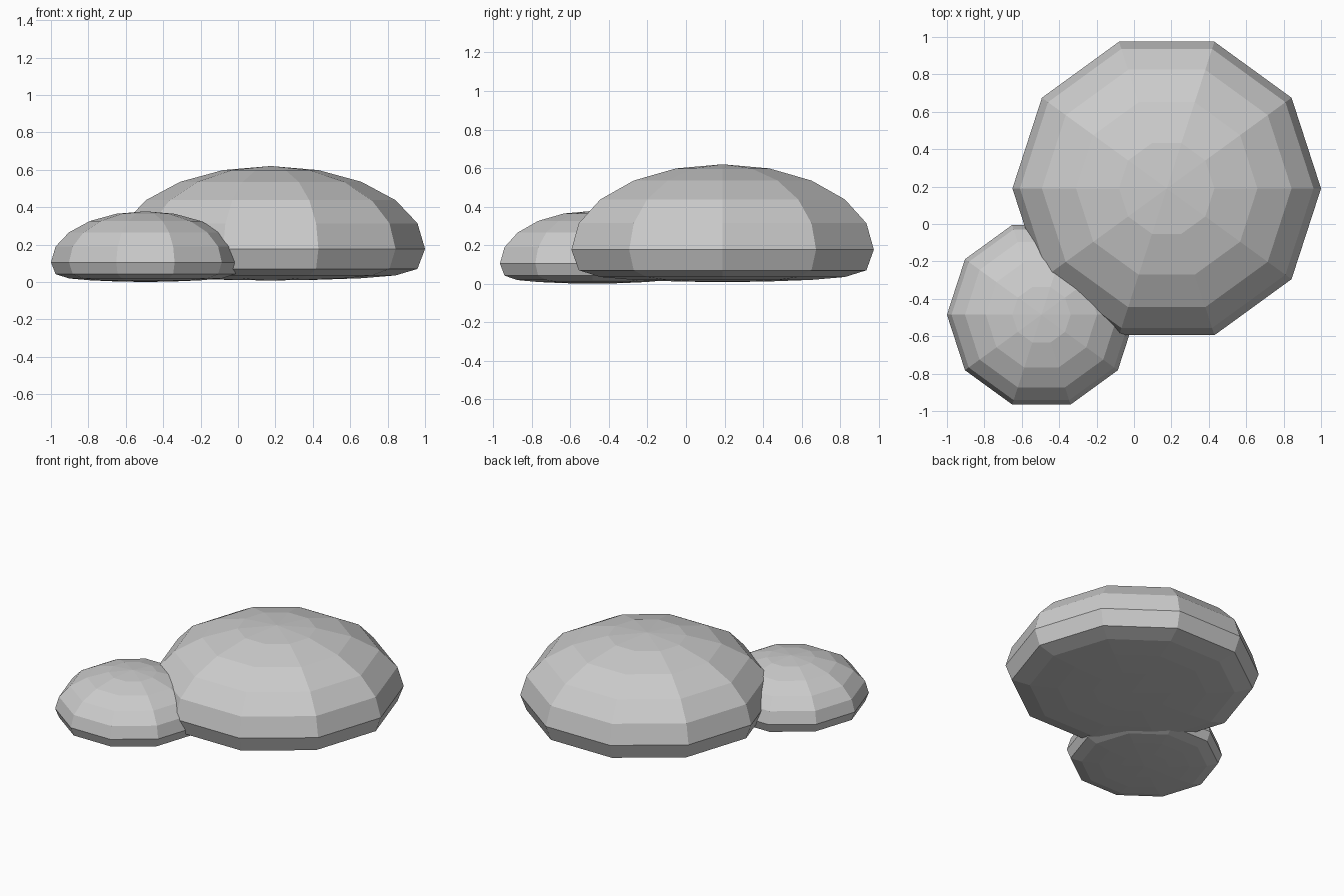
import bpy, bmesh
from math import sin, cos, pi

if "Cube" in bpy.data.objects:
    bpy.data.objects.remove(bpy.data.objects["Cube"])

SIDES = 10


def stone(name, cx, cy, radius, z_mid, height, low_z):
    """Ten-sided dome on a flattened underside; low_z lists ring heights below the rim."""
    profile = [(radius * cos(i * pi / 10), z_mid + height * sin(i * pi / 10)) for i in range(5)]
    lower = [(radius * cos(i * pi / 10), low_z[i - 1]) for i in range(4, 0, -1)]
    bm = bmesh.new()
    rings = [[bm.verts.new((cx + r * cos(2 * pi * k / SIDES), cy + r * sin(2 * pi * k / SIDES), z))
              for k in range(SIDES)] for r, z in lower + profile]
    bottom = bm.verts.new((cx, cy, low_z[4]))
    top = bm.verts.new((cx, cy, z_mid + height))
    for k in range(SIDES):
        n = (k + 1) % SIDES
        for a, b in zip(rings, rings[1:]):
            bm.faces.new((a[k], a[n], b[n], b[k]))
        bm.faces.new((rings[0][n], rings[0][k], bottom))
        bm.faces.new((rings[-1][k], rings[-1][n], top))
    mesh = bpy.data.meshes.new(name)
    bm.to_mesh(mesh)
    bm.free()
    obj = bpy.data.objects.new(name, mesh)
    bpy.context.collection.objects.link(obj)
    return obj


# Large stone at the back right, small stone at the front left
stone("large_stone", 0.175, 0.19, 0.825, 0.177, 0.443, [0.07, 0.035, 0.02, 0.012, 0.008])
stone("small_stone", -0.495, -0.485, 0.505, 0.105, 0.273, [0.042, 0.019, 0.009, 0.003, 0.0])
